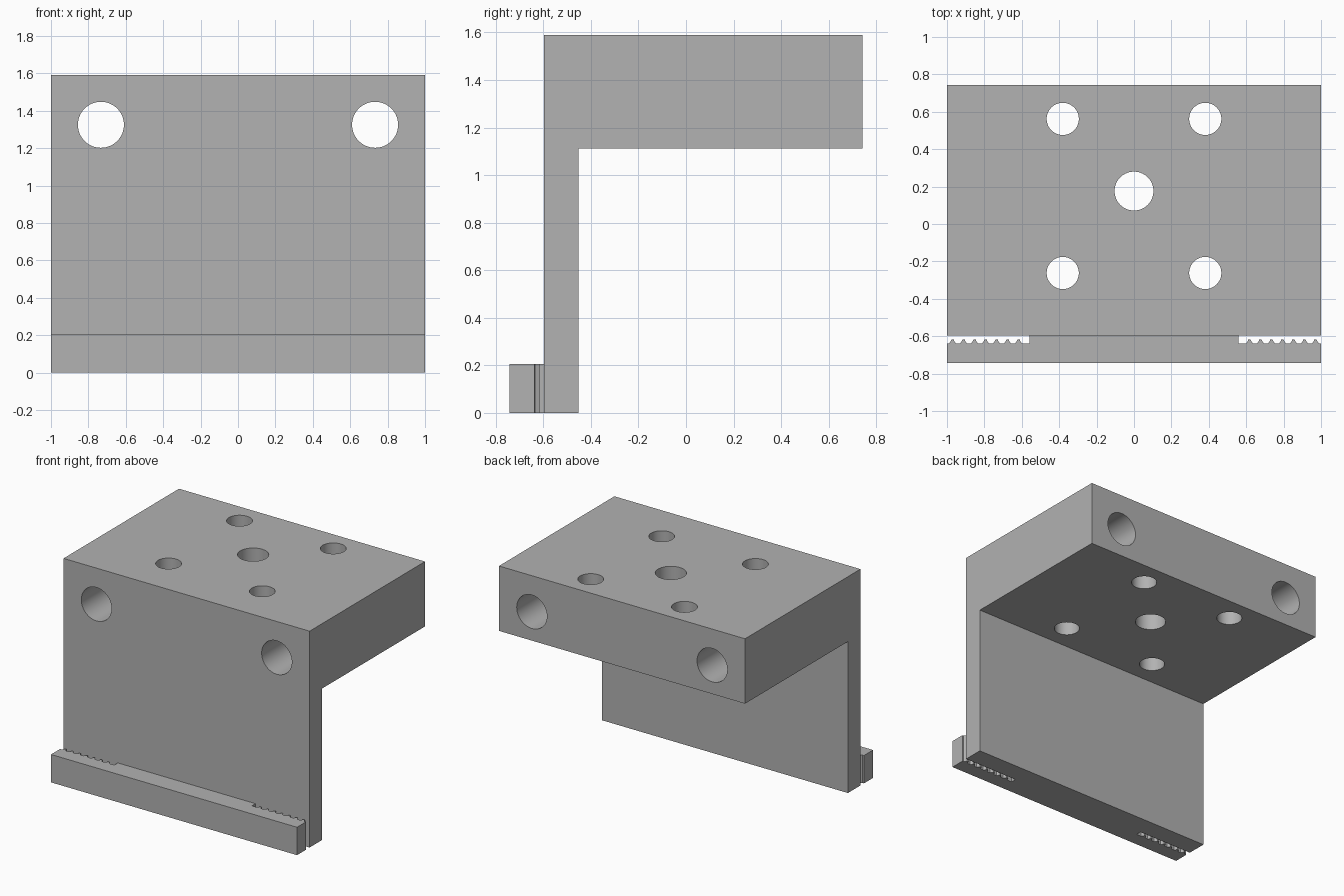
import bpy
import bmesh
from math import radians
from mathutils import Matrix, Vector

cube = bpy.data.objects.get("Cube")
if cube:
    bpy.data.objects.remove(cube, do_unlink=True)

grey = bpy.data.materials.new("plain grey")
grey.use_nodes = True
colour = (0.445, 0.445, 0.445, 1)
grey.diffuse_color = colour
grey.node_tree.nodes["Principled BSDF"].inputs["Base Color"].default_value = colour


def make_object(name, bm):
    bmesh.ops.recalc_face_normals(bm, faces=bm.faces)
    mesh = bpy.data.meshes.new(name)
    bm.to_mesh(mesh)
    bm.free()
    mesh.materials.append(grey)
    obj = bpy.data.objects.new(name, mesh)
    bpy.context.collection.objects.link(obj)
    return obj


def extrude_profile(name, points, direction):
    bm = bmesh.new()
    face = bm.faces.new([bm.verts.new(p) for p in points])
    result = bmesh.ops.extrude_face_region(bm, geom=[face], use_keep_orig=True)
    moved = [g for g in result["geom"] if isinstance(g, bmesh.types.BMVert)]
    bmesh.ops.translate(bm, verts=moved, vec=Vector(direction))
    return make_object(name, bm)


def add_drill(bm, centre, radius, rotation=Matrix.Identity(4)):
    bmesh.ops.create_cone(bm, cap_ends=True, segments=64, radius1=radius,
                          radius2=radius, depth=3,
                          matrix=Matrix.Translation(centre) @ rotation)


# L-shaped carriage plate: thick top block with a thin front leg
FRONT, LEG_BACK, BACK = -0.597, -0.452, 0.743
UNDERSIDE, TOP = 1.113, 1.59
outline = [(FRONT, 0), (LEG_BACK, 0), (LEG_BACK, UNDERSIDE),
           (BACK, UNDERSIDE), (BACK, TOP), (FRONT, TOP)]
bracket = extrude_profile("bracket", [(-1, y, z) for y, z in outline], (2, 0, 0))

# Rod holes front to back, screw holes and a centre hole top to bottom
drills = bmesh.new()
for side in (-1, 1):
    add_drill(drills, (side * 0.733, 0, 1.325), 0.123, Matrix.Rotation(radians(90), 4, "X"))
    for y in (-0.262, 0.562):
        add_drill(drills, (side * 0.381, y, 1.35), 0.086)
add_drill(drills, (0, 0.176, 1.35), 0.104)
cutter = make_object("hole_cutter", drills)
cutter.hide_render = True

cut = bracket.modifiers.new("holes", "BOOLEAN")
cut.operation = "DIFFERENCE"
cut.solver = "EXACT"
cut.object = cutter
bpy.ops.object.select_all(action="DESELECT")
bracket.select_set(True)
bpy.context.view_layer.objects.active = bracket
bpy.ops.object.modifier_apply(modifier=cut.name)
bpy.data.objects.remove(cutter, do_unlink=True)
bpy.ops.object.shade_smooth_by_angle(angle=radians(30))

# Belt clamp bar: toothed slots at both ends, solid in the middle
PITCH, ROOT = 0.0588, -0.638
tooth = [(-0.02, 0), (-0.011, 0.008), (-0.006, 0.021),
         (0.006, 0.021), (0.011, 0.008), (0.02, 0)]
half = [(0.56, FRONT), (0.56, ROOT)]
for i in reversed(range(7)):
    half += [(0.97 - i * PITCH + dx, ROOT + dy) for dx, dy in tooth]
half += [(1, ROOT), (1, -BACK)]
loop = half + [(-x, y) for x, y in reversed(half)]
extrude_profile("belt_clamp_bar", [(x, y, 0) for x, y in loop], (0, 0, 0.205))
